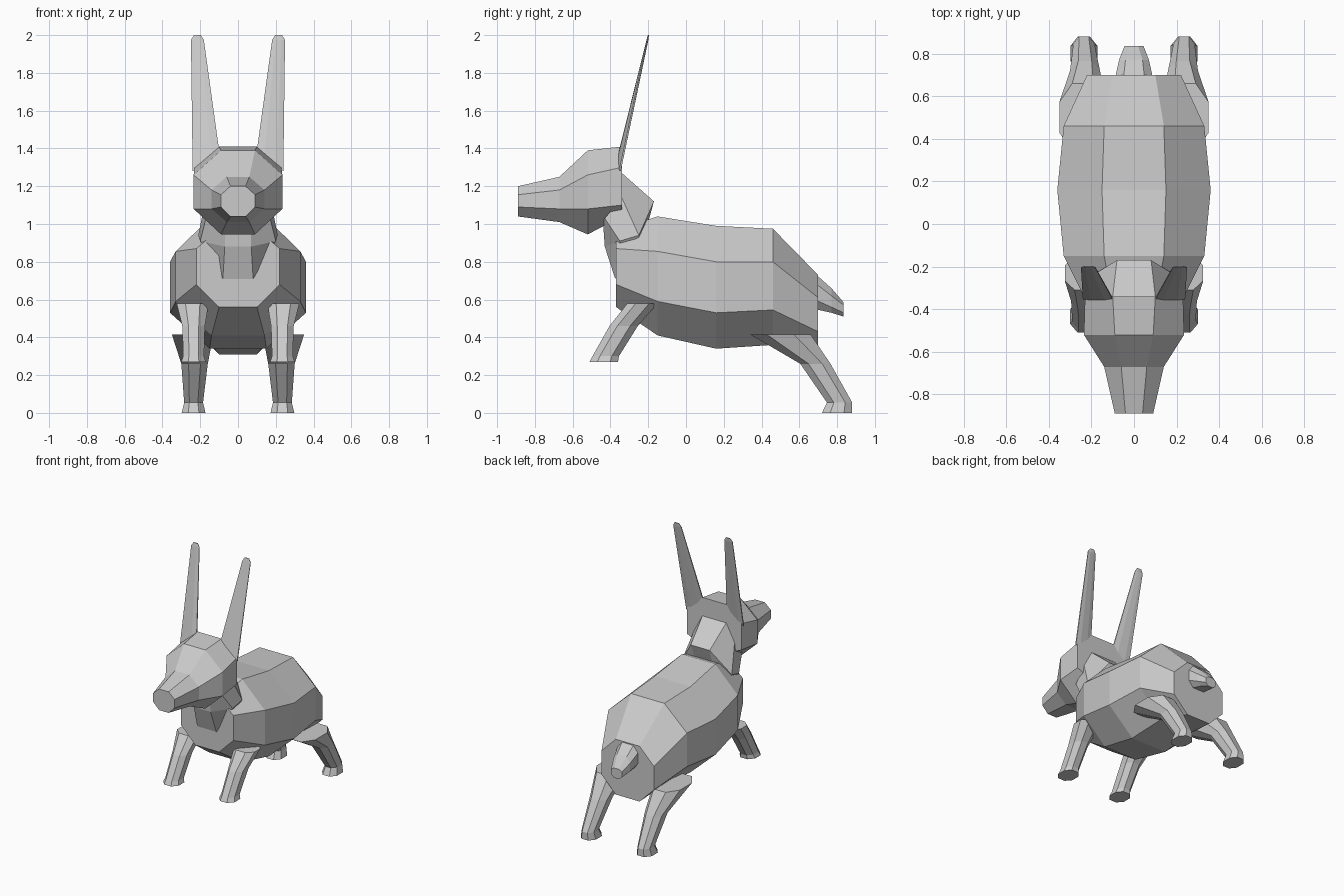
import bpy, bmesh

if "Cube" in bpy.data.objects:
    bpy.data.objects.remove(bpy.data.objects["Cube"], do_unlink=True)

grey = bpy.data.materials.new("light grey")
grey.use_nodes = True
colour = (0.6, 0.6, 0.6, 1)
grey.diffuse_color = colour
grey.node_tree.nodes["Principled BSDF"].inputs["Base Color"].default_value = colour


def loft(name, rings):
    """Skin a stack of equal-sized rings and cap both ends."""
    bm = bmesh.new()
    loops = [[bm.verts.new(p) for p in ring] for ring in rings]
    for a, b in zip(loops, loops[1:]):
        for i in range(len(a)):
            j = (i + 1) % len(a)
            bm.faces.new((a[i], a[j], b[j], b[i]))
    bm.faces.new(loops[0])
    bm.faces.new(loops[-1])
    bmesh.ops.recalc_face_normals(bm, faces=bm.faces)
    mesh = bpy.data.meshes.new(name)
    bm.to_mesh(mesh)
    bm.free()
    mesh.materials.append(grey)
    obj = bpy.data.objects.new(name, mesh)
    bpy.context.collection.objects.link(obj)


def mirrored(half):
    """Close a half outline running from top to bottom across x = 0."""
    return half + [(-x, y, z) for x, y, z in reversed(half)]


def upright(y, width, flat, top, upper, lower, bottom):
    """Eight-sided cross-section facing along y."""
    return mirrored([(flat, y, top), (width, y, upper),
                     (width, y, lower), (flat, y, bottom)])


def octagon(x, y, z, rx, ry, tilt=0):
    """Eight-sided horizontal cross-section; tilt raises it towards +x."""
    k = 0.45
    corners = [(1, k), (k, 1), (-k, 1), (-1, k), (-1, -k), (-k, -1), (k, -1), (1, -k)]
    return [(x + rx * u, y + ry * v, z + tilt * u) for u, v in corners]


def pair(name, rings):
    """Build the left part and its mirror image."""
    loft("left_" + name, rings)
    loft("right_" + name, [[(-x, y, z) for x, y, z in r] for r in rings])


# Barrel-shaped body, front to back
loft("body", [upright(*s) for s in (
    (-0.37, 0.22, 0.10, 0.97, 0.87, 0.68, 0.56),
    (-0.15, 0.33, 0.14, 1.04, 0.855, 0.59, 0.41),
    (0.16, 0.36, 0.15, 0.99, 0.80, 0.53, 0.34),
    (0.46, 0.33, 0.14, 0.975, 0.80, 0.545, 0.36),
    (0.70, 0.22, 0.10, 0.73, 0.61, 0.43, 0.31))])

# Head, muzzle to back of skull
loft("head", [upright(*s) for s in (
    (-0.89, 0.09, 0.04, 1.20, 1.155, 1.09, 1.04),
    (-0.67, 0.14, 0.06, 1.25, 1.18, 1.08, 1.01),
    (-0.52, 0.235, 0.09, 1.39, 1.26, 1.08, 0.945),
    (-0.34, 0.23, 0.10, 1.41, 1.30, 1.10, 1.04))])

# Neck flares into a collar, then tapers into the chest
loft("neck", [mirrored(h) for h in (
    [(0.10, -0.34, 1.27), (0.17, -0.34, 1.14), (0.17, -0.43, 1.03), (0.07, -0.44, 1.02)],
    [(0.08, -0.17, 1.12), (0.21, -0.25, 0.94), (0.20, -0.35, 0.91), (0.07, -0.43, 0.88)],
    [(0.07, -0.22, 0.98), (0.14, -0.24, 0.86), (0.14, -0.30, 0.78), (0.08, -0.375, 0.71)])])

# Short tail
loft("tail", [upright(*s) for s in (
    (0.68, 0.09, 0.05, 0.74, 0.69, 0.60, 0.55),
    (0.77, 0.07, 0.04, 0.66, 0.62, 0.56, 0.53),
    (0.835, 0.045, 0.02, 0.585, 0.57, 0.53, 0.51))])

# Long thin ears with clipped tips
pair("ear", [octagon(0.17, -0.35, 1.335, 0.07, 0.01, -0.055),
             octagon(0.215, -0.204, 1.975, 0.034, 0.005),
             octagon(0.215, -0.199, 2.0, 0.018, 0.003)])

# Front legs reach forward, back legs stretch out behind
pair("front_leg", [octagon(0.24, -0.23, 0.58, 0.085, 0.08),
                   octagon(0.235, -0.33, 0.46, 0.06, 0.075),
                   octagon(0.235, -0.425, 0.30, 0.055, 0.07),
                   octagon(0.235, -0.435, 0.27, 0.065, 0.075)])
pair("back_leg", [octagon(0.24, 0.50, 0.415, 0.11, 0.16),
                  octagon(0.23, 0.685, 0.26, 0.07, 0.08),
                  octagon(0.235, 0.813, 0.055, 0.05, 0.067),
                  octagon(0.235, 0.80, 0.0, 0.063, 0.08)])
